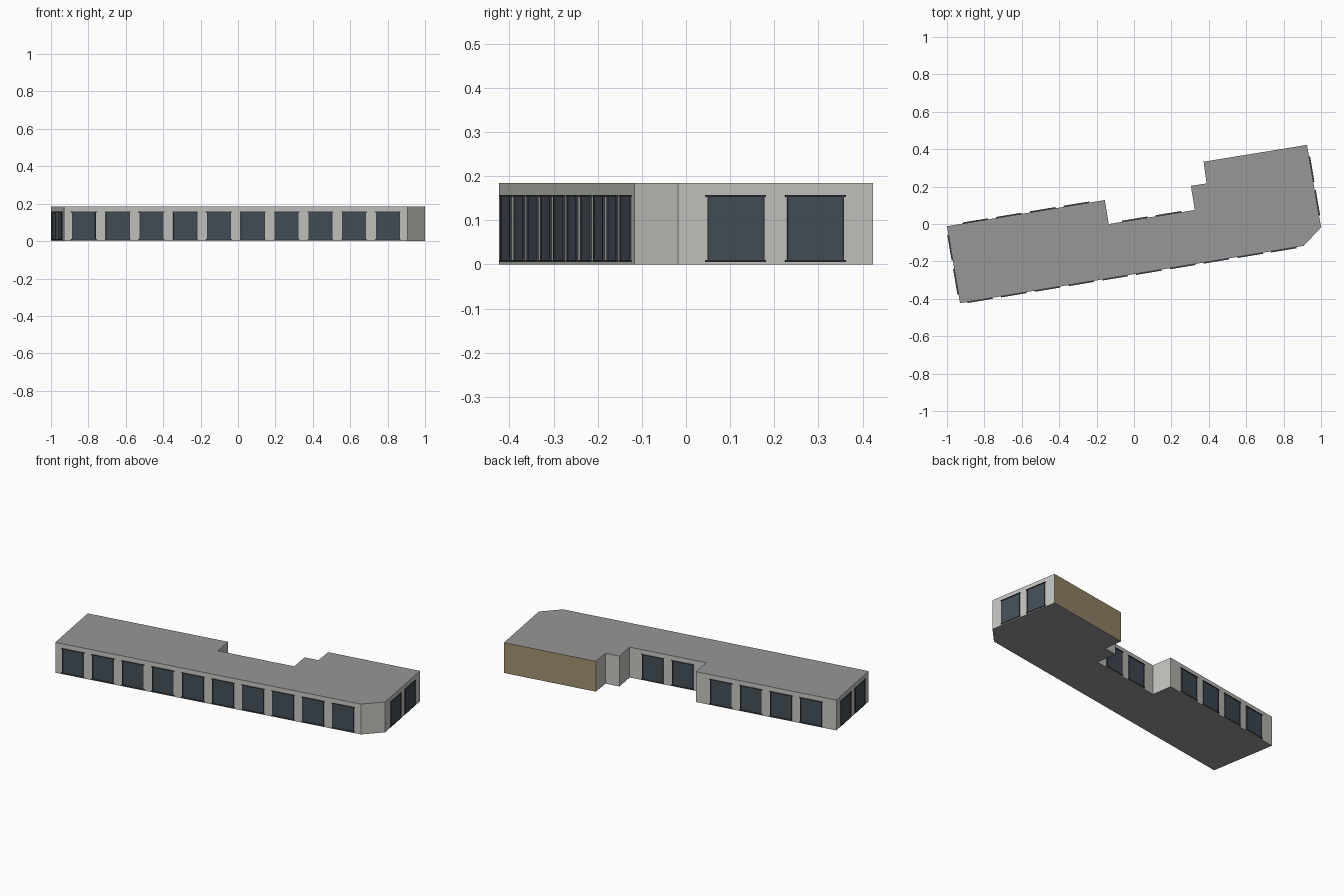
import bpy, bmesh
from mathutils import Vector, Matrix

if "Cube" in bpy.data.objects:
    bpy.data.objects.remove(bpy.data.objects["Cube"])

HEIGHT = 0.184
PITCH, WIN_W = 0.183, 0.130
WIN_BOTTOM, WIN_TOP = 0.006, 0.157

# footprint corners, counter-clockwise, with the window count of the wall that starts there
PLAN = [
    (-0.93, -0.423, 10), (0.907, -0.117, 0), (1.0, -0.018, 2), (0.925, 0.423, 0),
    (0.372, 0.333, 0), (0.388, 0.217, 0), (0.304, 0.204, 0), (0.325, 0.075, 2),
    (-0.135, 0.0, 0), (-0.156, 0.128, 4), (-1.0, -0.012, 2),
]
PARTY_WALL = 3


def material(name, rgb):
    m = bpy.data.materials.new(name)
    m.diffuse_color = (*rgb, 1)
    m.use_nodes = True
    m.node_tree.nodes["Principled BSDF"].inputs["Base Color"].default_value = m.diffuse_color
    return m


WALL = material("pale_grey_wall", (0.56, 0.56, 0.53))
ROOF = material("grey_roof", (0.31, 0.31, 0.31))
TAN = material("tan_wall", (0.36, 0.28, 0.165))
GLASS = material("dark_glass", (0.058, 0.078, 0.095))
FRAME = material("dark_frame", (0.045, 0.05, 0.057))


def finish(name, bm, mats):
    mesh = bpy.data.meshes.new(name)
    bmesh.ops.recalc_face_normals(bm, faces=bm.faces)
    bm.to_mesh(mesh)
    bm.free()
    for m in mats:
        mesh.materials.append(m)
    ob = bpy.data.objects.new(name, mesh)
    bpy.context.collection.objects.link(ob)
    return ob


# building body: extruded footprint
bm = bmesh.new()
low = [bm.verts.new((x, y, 0)) for x, y, _ in PLAN]
high = [bm.verts.new((x, y, HEIGHT)) for x, y, _ in PLAN]
for face in (bm.faces.new(high), bm.faces.new(low[::-1])):
    face.material_index = 1
for i in range(len(PLAN)):
    j = (i + 1) % len(PLAN)
    f = bm.faces.new((low[i], low[j], high[j], high[i]))
    f.material_index = 2 if i == PARTY_WALL else 0
finish("building_body", bm, (WALL, ROOF, TAN))


def plate(bm, frame, u0, u1, z0, z1, depth, mat):
    """Thin box on a wall: u along the wall, depth outwards."""
    size = Matrix.Diagonal((u1 - u0, depth, z1 - z0, 1))
    centre = Matrix.Translation(((u0 + u1) / 2, depth / 2, (z0 + z1) / 2))
    verts = bmesh.ops.create_cube(bm, size=1, matrix=frame @ centre @ size)["verts"]
    for f in {f for v in verts for f in v.link_faces}:
        f.material_index = mat


# windows: glass pane, side posts, and a wider head and sill
for i, (x, y, count) in enumerate(PLAN):
    if not count:
        continue
    a = Vector((x, y, 0))
    b = Vector((*PLAN[(i + 1) % len(PLAN)][:2], 0))
    along = (b - a).normalized()
    out = Vector((along.y, -along.x, 0))
    frame = Matrix((along, out, Vector((0, 0, 1)))).transposed().to_4x4()
    frame.translation = (a + b) / 2
    bm = bmesh.new()
    for k in range(count):
        c = (k - (count - 1) / 2) * PITCH
        h = WIN_W / 2
        plate(bm, frame, c - h, c + h, WIN_BOTTOM, WIN_TOP, 0.002, 0)
        for s in (-1, 1):
            u = c + s * (h - 0.002)
            plate(bm, frame, u - 0.002, u + 0.002, WIN_BOTTOM, WIN_TOP, 0.005, 1)
        for z in (WIN_BOTTOM, WIN_TOP - 0.004):
            plate(bm, frame, c - h - 0.004, c + h + 0.004, z, z + 0.004, 0.006, 1)
    finish(f"windows_wall_{i}", bm, (GLASS, FRAME))
